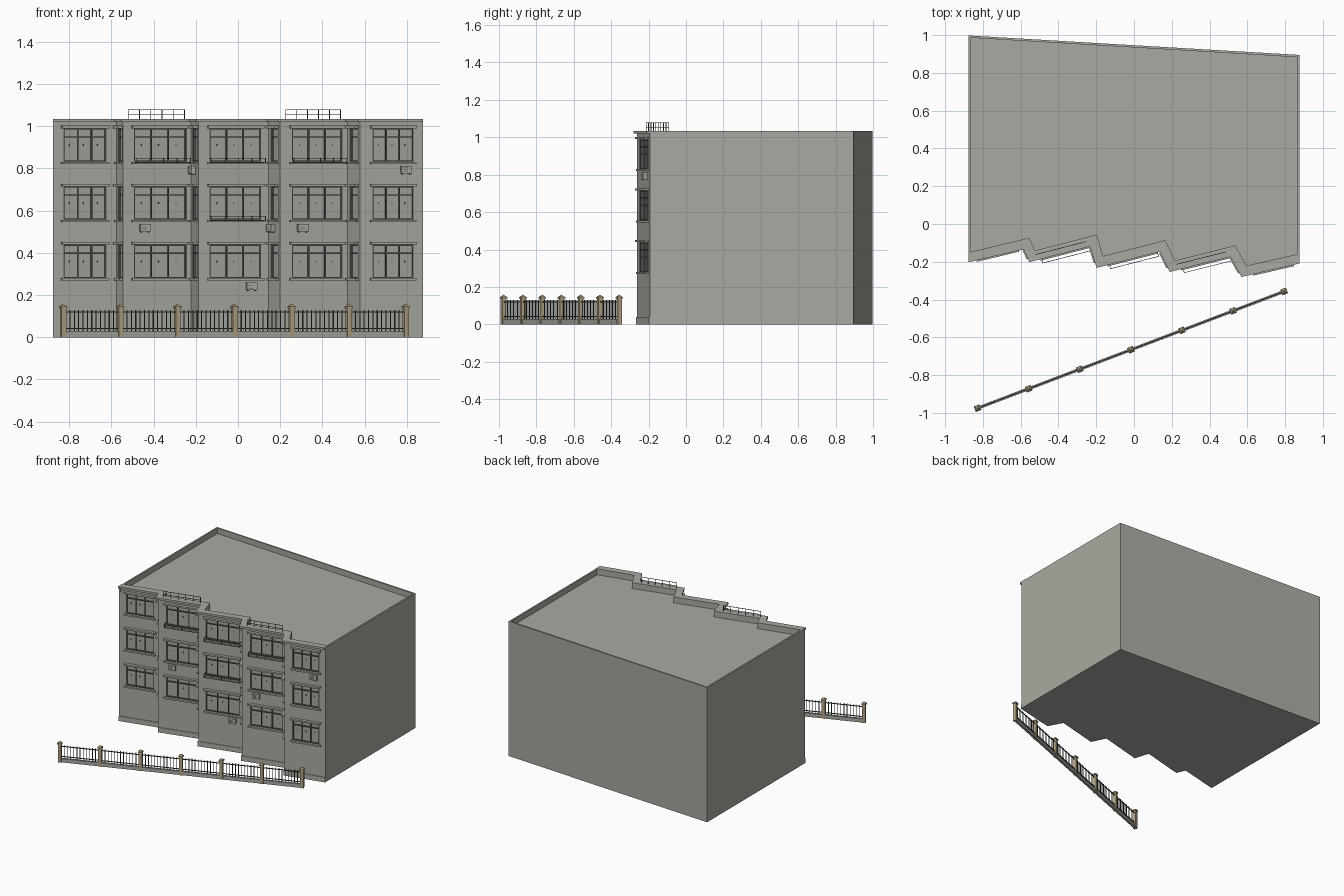
import bpy, bmesh
from mathutils import Vector, Matrix

if "Cube" in bpy.data.objects:
    bpy.data.objects.remove(bpy.data.objects["Cube"])


def material(name, r, g, b):
    m = bpy.data.materials.new(name)
    m.use_nodes = True
    m.diffuse_color = (r, g, b, 1)
    node = next(n for n in m.node_tree.nodes if n.type == 'BSDF_PRINCIPLED')
    node.inputs["Base Color"].default_value = (r, g, b, 1)
    return m


WALL = material("grey render", 0.40, 0.40, 0.36)
GLASS = material("window pane", 0.37, 0.37, 0.34)
FRAME = material("dark frame", 0.10, 0.10, 0.09)
METAL = material("dark metal", 0.07, 0.07, 0.065)
UNIT = material("unit grey", 0.42, 0.42, 0.38)
POST = material("tan stone", 0.45, 0.37, 0.23)


class Part:
    """A mesh gathered from boxes and prisms."""

    def __init__(self, name, mat):
        self.name, self.mat, self.bm = name, mat, bmesh.new()

    def box(self, frame, u, n, z):
        size = Matrix.Diagonal((u[1] - u[0], n[1] - n[0], z[1] - z[0], 1))
        mid = Matrix.Translation(((u[0] + u[1]) / 2, (n[0] + n[1]) / 2, (z[0] + z[1]) / 2))
        bmesh.ops.create_cube(self.bm, size=1, matrix=frame @ mid @ size)

    def prism(self, pts, z0, z1):
        low = [self.bm.verts.new((p[0], p[1], z0)) for p in pts]
        high = [self.bm.verts.new((p[0], p[1], z1)) for p in pts]
        self.bm.faces.new(low[::-1])
        self.bm.faces.new(high)
        for i in range(len(pts)):
            j = (i + 1) % len(pts)
            self.bm.faces.new((low[i], low[j], high[j], high[i]))

    def strip(self, outer, inner, z0, z1):
        for i in range(len(outer) - 1):
            self.prism([outer[i], outer[i + 1], inner[i + 1], inner[i]], z0, z1)

    def finish(self):
        bmesh.ops.recalc_face_normals(self.bm, faces=self.bm.faces)
        me = bpy.data.meshes.new(self.name)
        self.bm.to_mesh(me)
        self.bm.free()
        me.materials.append(self.mat)
        ob = bpy.data.objects.new(self.name, me)
        bpy.context.collection.objects.link(ob)
        return ob


def wall_frame(a, b):
    """Local frame on a wall: u along it, n outward, z up."""
    d = (b - a).normalized()
    return Matrix(((d.x, d.y, 0, a.x), (d.y, -d.x, 0, a.y), (0, 0, 1, 0), (0, 0, 0, 1)))


def offset(pts, dist):
    """Mitred offset of the open facade line; ends keep their x."""
    nrm = []
    for a, b in zip(pts, pts[1:]):
        d = (b - a).normalized()
        nrm.append(Vector((d.y, -d.x)))
    out = [pts[0] + Vector((0, -dist))]
    for i in range(1, len(pts) - 1):
        m = nrm[i - 1] + nrm[i]
        out.append(pts[i] + m * (dist / m.dot(nrm[i])))
    return out + [pts[-1] + Vector((0, -dist))]


# Saw-tooth facade, left to right
facade = [Vector(p) for p in (
    (-0.877, -0.187), (-0.575, -0.115), (-0.545, -0.183), (-0.222, -0.1), (-0.187, -0.213),
    (0.145, -0.128), (0.198, -0.235), (0.518, -0.155), (0.577, -0.262), (0.877, -0.193))]
back = [Vector((0.877, 0.895)), Vector((-0.877, 0.998))]
inner = offset(facade, -0.036)
segments = list(zip(facade, facade[1:]))
frames = [wall_frame(a, b) for a, b in segments]

# Main block, parapet, cornice and plinth
body = Part("building_body", WALL)
body.prism(facade + back, 0, 0.99)
block = body.finish()

parapet = Part("parapet", WALL)
parapet.strip(facade, inner, 0.99, 1.031)
rim = [facade[-1]] + back + [facade[0]]
rim_in = [facade[-1] + Vector((-0.012, 0)), back[0] + Vector((-0.012, -0.012)),
          back[1] + Vector((0.012, -0.012)), facade[0] + Vector((0.012, 0))]
parapet.strip(rim, rim_in, 0.99, 1.033)
parapet.finish()

cornice = Part("cornice", WALL)
cornice.strip(offset(facade, 0.016), inner, 1.02, 1.035)
cornice.finish()

plinth = Part("plinth", WALL)
plinth.strip(offset(facade, 0.005), facade, 0, 0.038)
plinth.finish()

# Windows with sills and lintels
cutter = Part("window_cutter", WALL)
panes = Part("window_panes", GLASS)
bars = Part("window_frames", FRAME)
ledges = Part("sills_and_lintels", WALL)
DEEP = 0.014


def window(f, u0, u1, z0, z1, count, lip):
    cutter.box(f, (u0, u1), (-DEEP, 0.02), (z0, z1))
    panes.box(f, (u0, u1), (-DEEP - 0.002, -DEEP + 0.002), (z0, z1))
    w = 0.006
    n = (-DEEP, -0.003)
    for i in range(count + 1):
        c = u0 + (u1 - u0 - w) * i / count
        bars.box(f, (c, c + w), n, (z0, z1))
        if 0 < i and count > 1:
            h = c - (u1 - u0) / count * 0.5
            bars.box(f, (h - 0.002, h + 0.002), (-DEEP, -0.008), (z0 + 0.075, z0 + 0.084))
    for z in (z0, z0 + 0.115, z1 - w):
        bars.box(f, (u0, u1), n, (z, z + w))
    ledges.box(f, (u0 - lip, u1 + lip), (-0.004, 0.016), (z0 - 0.011, z0))
    ledges.box(f, (u0 - lip, u1 + lip), (-0.004, 0.023), (z1, z1 + 0.012))


spans = [(-0.827, -0.623), (-0.493, -0.245), (-0.135, 0.11), (0.255, 0.495), (0.637, 0.832)]
rows = [0.28, 0.556, 0.831]


def along(k, x):
    a, b = segments[k]
    return (x - a.x) / (b.x - a.x) * (b - a).length


for k, (a, b) in enumerate(segments):
    length = (b - a).length
    for z in rows:
        if k % 2 == 0:
            x0, x1 = spans[k // 2]
            window(frames[k], along(k, x0), along(k, x1), z, z + 0.159, 3, 0.011)
        else:
            window(frames[k], length * 0.2, length * 0.84, z, z + 0.159, 1, 0.007)

for part in (panes, bars, ledges):
    part.finish()

# Sink the window openings into the block
cut = cutter.finish()
cut.hide_render = True
mod = block.modifiers.new("openings", 'BOOLEAN')
mod.operation, mod.solver, mod.object = 'DIFFERENCE', 'EXACT', cut
# The top row rises above the block, so the parapet is faced by its lintels
evaluated = block.evaluated_get(bpy.context.evaluated_depsgraph_get())
block.data = bpy.data.meshes.new_from_object(evaluated)
block.modifiers.clear()
bpy.data.objects.remove(cut)

# Air conditioning units: segment, centre x, base z
units = Part("air_conditioners", UNIT)
grilles = Part("air_conditioner_grilles", FRAME)
for k, x, z in ((8, 0.795, 0.775), (2, -0.443, 0.5), (6, 0.305, 0.5),
                (4, 0.062, 0.223), (3, -0.208, 0.775), (5, 0.165, 0.5)):
    c = along(k, x)
    units.box(frames[k], (c - 0.026, c + 0.026), (0.002, 0.022), (z, z + 0.036))
    for i in range(4):
        h = z + 0.008 + i * 0.006
        grilles.box(frames[k], (c - 0.02, c + 0.006), (0.021, 0.023), (h, h + 0.002))
    for s in (-0.018, 0.018):
        grilles.box(frames[k], (c + s - 0.002, c + s + 0.002), (-0.002, 0.022), (z - 0.004, z))
units.finish()
grilles.finish()

# Shallow window-box rails: segment, row
racks = Part("window_racks", METAL)
T = 0.003
for k, r in ((2, 2), (4, 2), (6, 2), (4, 1)):
    x0, x1 = spans[k // 2]
    u0, u1 = along(k, x0), along(k, x1 + 0.012)
    for z in (rows[r] - 0.006, rows[r] + 0.016):
        racks.box(frames[k], (u0, u1), (0.037, 0.037 + T), (z, z + T))
        for u in (u0, u1 - T):
            racks.box(frames[k], (u, u + T), (0, 0.04), (z, z + T))
    for i in range(5):
        u = u0 + (u1 - u0 - T) * i / 4
        racks.box(frames[k], (u, u + T), (0.037, 0.037 + T), (rows[r] - 0.006, rows[r] + 0.019))
racks.finish()

# Roof guard rails
rails = Part("roof_rails", METAL)
for k, x0, x1 in ((2, -0.518, -0.248), (6, 0.228, 0.49)):
    u0, u1 = along(k, x0), along(k, x1)
    for z in (1.053, 1.077):
        rails.box(frames[k], (u0, u1), (-0.016, -0.013), (z, z + T))
    for i in range(6):
        u = u0 + (u1 - u0 - T) * i / 5
        rails.box(frames[k], (u, u + T), (-0.016, -0.013), (1.03, 1.08))
rails.finish()

# Street fence: posts with pyramid caps, low wall, rails and pickets
start, end = Vector((-0.828, -0.975)), Vector((0.795, -0.357))
fence = wall_frame(start, end)
bay = (end - start).length / 6
posts = Part("fence_posts", POST)
curb = Part("fence_curb", WALL)
pickets = Part("fence_pickets", METAL)
for i in range(7):
    c = bay * i
    posts.box(fence, (c - 0.012, c + 0.012), (-0.012, 0.012), (0, 0.137))
    posts.box(fence, (c - 0.016, c + 0.016), (-0.016, 0.016), (0.137, 0.146))
    bmesh.ops.create_cone(posts.bm, cap_ends=True, segments=4, radius1=0.02, radius2=0, depth=0.013,
                          matrix=fence @ Matrix.Translation((c, 0, 0.1525)) @ Matrix.Rotation(0.7854, 4, 'Z'))
    if i < 6:
        u = (c + 0.012, c + bay - 0.012)
        curb.box(fence, u, (-0.008, 0.008), (0, 0.028))
        for z in (0.04, 0.117):
            pickets.box(fence, u, (-0.003, 0.003), (z, z + 0.005))
        for j in range(1, 12):
            p = u[0] + (u[1] - u[0]) * j / 12
            pickets.box(fence, (p - 0.002, p + 0.002), (-0.002, 0.002), (0.028, 0.13))
for part in (posts, curb, pickets):
    part.finish()
